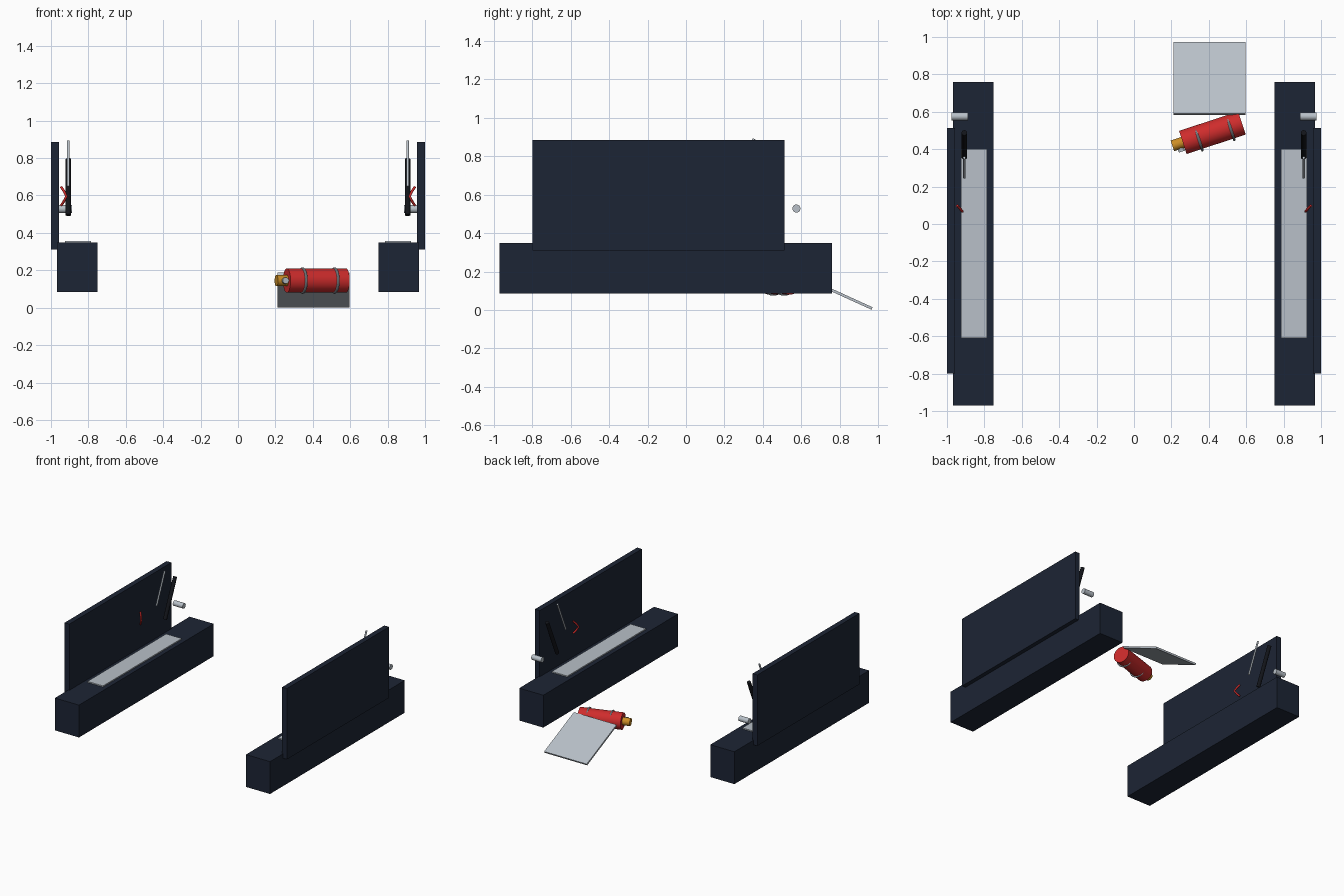
import bpy
from math import radians, cos, sin
from mathutils import Vector

if "Cube" in bpy.data.objects:
    bpy.data.objects.remove(bpy.data.objects["Cube"])


def material(name, rgb):
    m = bpy.data.materials.new(name)
    m.diffuse_color = (*rgb, 1)
    m.use_nodes = True
    m.node_tree.nodes["Principled BSDF"].inputs["Base Color"].default_value = m.diffuse_color
    return m


NAVY = material("navy", (0.012, 0.018, 0.035))
BLACK = material("black", (0.006, 0.007, 0.010))
STEEL = material("steel", (0.48, 0.53, 0.58))
RED = material("red", (0.62, 0.025, 0.025))
BRASS = material("brass", (0.60, 0.27, 0.02))


def finish(name, mat, smooth=True):
    ob = bpy.context.object
    ob.name = name
    ob.data.materials.append(mat)
    if smooth:
        bpy.ops.object.shade_smooth_by_angle(angle=radians(35))
    return ob


def box(name, lo, hi, mat):
    lo, hi = Vector(lo), Vector(hi)
    bpy.ops.mesh.primitive_cube_add(size=1, location=(lo + hi) / 2)
    ob = finish(name, mat, False)
    ob.scale = [abs(v) for v in hi - lo]
    return ob


def rod(name, a, b, r, mat, sides=24):
    a, b = Vector(a), Vector(b)
    bpy.ops.mesh.primitive_cylinder_add(vertices=sides, radius=r, depth=(b - a).length,
                                        location=(a + b) / 2)
    bpy.context.object.rotation_euler = (b - a).to_track_quat('Z', 'Y').to_euler()
    return finish(name, mat)


def leaning(center, length, tilt):
    # end points of a bar leaning back in the y-z plane
    c = Vector(center)
    d = Vector((0, sin(tilt), cos(tilt))) * length / 2
    return c - d, c + d


for side, s in (("right", 1), ("left", -1)):
    # sill, tread plate and door card
    box(side + "_sill", (s * 0.751, -0.97, 0.085), (s * 0.967, 0.76, 0.348), NAVY)
    box(side + "_tread_plate", (s * 0.787, -0.61, 0.342), (s * 0.926, 0.40, 0.357), STEEL)
    box(side + "_door_card", (s * 0.957, -0.80, 0.31), (s, 0.512, 0.886), NAVY)
    # latch pin, window crank bar and thin rod
    rod(side + "_latch", (s * 0.887, 0.575, 0.528), (s * 0.975, 0.575, 0.528), 0.021, STEEL)
    rod(side + "_dark_bar", *leaning((s * 0.907, 0.423, 0.645), 0.325, radians(23.5)), 0.015, BLACK)
    rod(side + "_thin_rod", *leaning((s * 0.907, 0.302, 0.77), 0.265, radians(23.5)), 0.007, STEEL, 16)
    # red pull strap
    cu = bpy.data.curves.new(side + "_pull_strap", 'CURVE')
    cu.dimensions = '3D'
    cu.bevel_depth = 0.007
    cu.use_fill_caps = True
    sp = cu.splines.new('POLY')
    path = [(0.945, 0.098, 0.645), (0.930, 0.082, 0.622), (0.918, 0.067, 0.596),
            (0.930, 0.082, 0.570), (0.945, 0.098, 0.547)]
    sp.points.add(len(path) - 1)
    for p, (x, y, z) in zip(sp.points, path):
        p.co = (s * x, y, z, 1)
    cu.materials.append(RED)
    bpy.context.collection.objects.link(bpy.data.objects.new(side + "_pull_strap", cu))

# extinguisher lying on its side
head = Vector((0.261, 0.436, 0.145))
tail = Vector((0.577, 0.540, 0.145))
axis = (tail - head).normalized()
front = Vector((axis.y, -axis.x, 0))
rod("extinguisher_body", head, tail, 0.065, RED, 32)
rod("extinguisher_neck", head - axis * 0.059, head + axis * 0.01, 0.030, BRASS)
g = head - axis * 0.020
rod("pressure_gauge", g + front * 0.02, g + front * 0.045, 0.017, STEEL)
for i, t in enumerate((0.26, 0.80)):
    bpy.ops.mesh.primitive_torus_add(major_radius=0.064, minor_radius=0.007,
                                     major_segments=40, minor_segments=10,
                                     location=head.lerp(tail, t) + front * 0.008)
    bpy.context.object.rotation_euler = axis.to_track_quat('Z', 'Y').to_euler()
    finish("mounting_band_%d" % (i + 1), STEEL)

# sloped foot plate
plate = box("foot_plate", (0.212, 0.567, 0.088), (0.595, 0.987, 0.102), STEEL)
plate.location = (0.4035, 0.778, 0.0945)
plate.rotation_euler.x = radians(-24.5)
